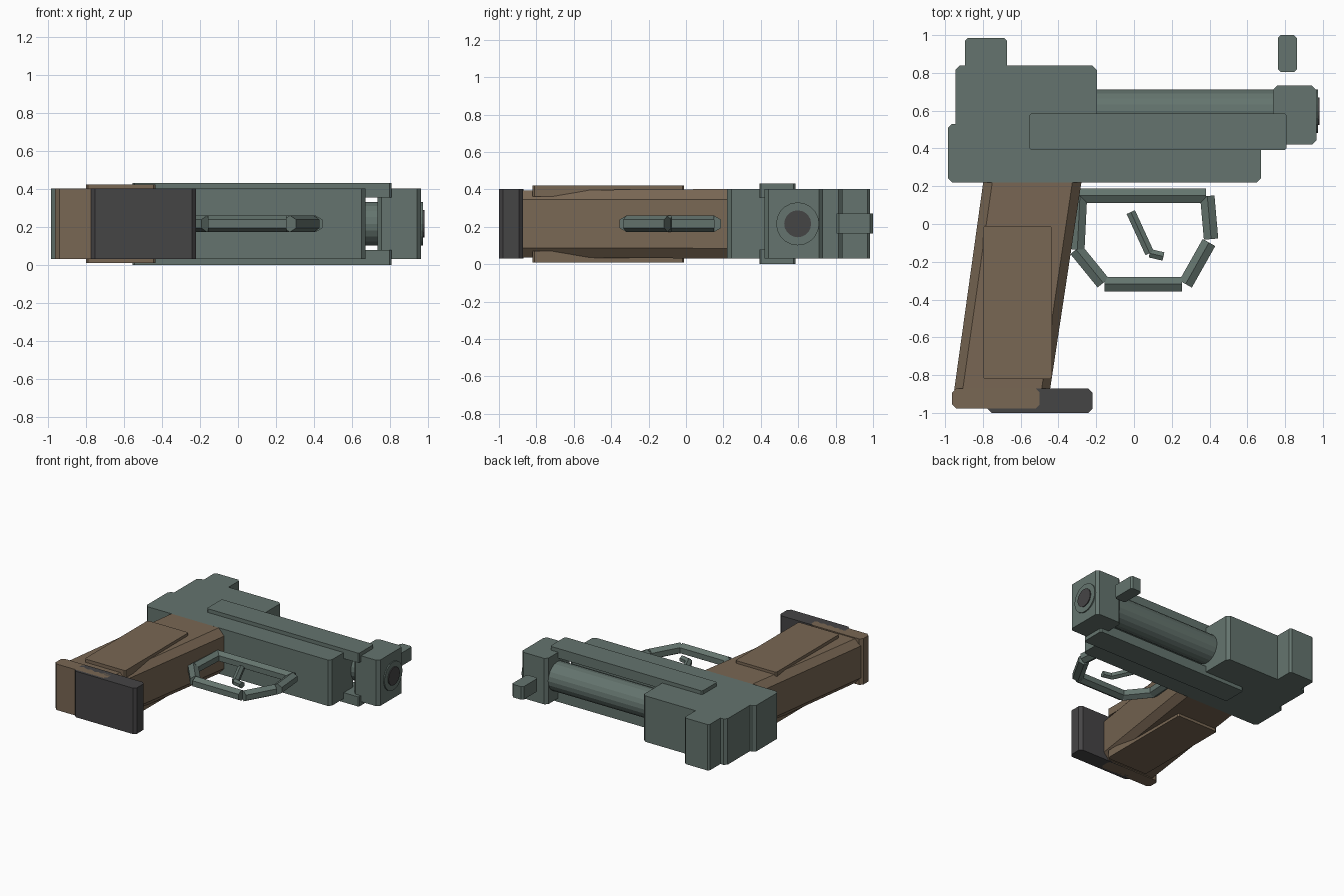
import bpy, bmesh, math
from mathutils import Vector, Matrix

if "Cube" in bpy.data.objects:
    bpy.data.objects.remove(bpy.data.objects["Cube"])

CZ = 0.216  # middle of the thickness


def material(name, rgb):
    m = bpy.data.materials.new(name)
    m.diffuse_color = (*rgb, 1)
    m.use_nodes = True
    m.node_tree.nodes["Principled BSDF"].inputs["Base Color"].default_value = m.diffuse_color
    return m


GREEN = material("grey_green_metal", (0.128, 0.175, 0.156))
BROWN = material("brown_grip", (0.190, 0.135, 0.087))
DARK = material("dark_metal", (0.060, 0.058, 0.060))


def finish(bm, name, mat):
    bmesh.ops.recalc_face_normals(bm, faces=bm.faces)
    me = bpy.data.meshes.new(name)
    bm.to_mesh(me)
    bm.free()
    me.materials.append(mat)
    ob = bpy.data.objects.new(name, me)
    bpy.context.collection.objects.link(ob)
    return ob


def loft(name, mat, rings):
    """Skin equal-length rings of points and cap both ends."""
    bm = bmesh.new()
    vs = [[bm.verts.new(p) for p in r] for r in rings]
    n = len(vs[0])
    for a, b in zip(vs, vs[1:]):
        for i in range(n):
            bm.faces.new((a[i], a[(i + 1) % n], b[(i + 1) % n], b[i]))
    bm.faces.new(vs[0])
    bm.faces.new(vs[-1])
    return finish(bm, name, mat)


def chamfered(a0, a1, b0, b1, ca, cb):
    return [(a0 + ca, b0), (a1 - ca, b0), (a1, b0 + cb), (a1, b1 - cb),
            (a1 - ca, b1), (a0 + ca, b1), (a0, b1 - cb), (a0, b0 + cb)]


def slab(name, mat, x0, x1, y0, y1, z0=0.03, z1=0.402, c=0.022):
    """Box with chamfered corners in plan."""
    prof = chamfered(x0, x1, y0, y1, c, c)
    return loft(name, mat, [[(x, y, z) for x, y in prof] for z in (z0, z1)])


def rod(name, mat, p, q, r, sides):
    """Prism between two points, with one corner pointing up z."""
    p, q = Vector(p), Vector(q)
    d = (q - p).normalized()
    up = Vector((0, 0, 1))
    side = d.cross(up)
    ring = [up * r * math.cos(2 * math.pi * i / sides)
            + side * r * math.sin(2 * math.pi * i / sides) for i in range(sides)]
    return loft(name, mat, [[e + v for v in ring] for e in (p, q)])


# Receiver blocks
slab("lower_receiver", GREEN, -0.985, 0.672, 0.22, 0.53)
slab("upper_receiver", GREEN, -0.945, -0.197, 0.40, 0.838)
slab("rear_sight", GREEN, -0.895, -0.672, 0.75, 0.985, c=0.015)
slab("muzzle_block", GREEN, 0.735, 0.965, 0.42, 0.732)
slab("front_sight", GREEN, 0.762, 0.862, 0.804, 1.0, 0.165, 0.27, 0.015)

# Side rails, one on each face
slab("bottom_rail", GREEN, -0.555, 0.808, 0.392, 0.585, 0.0, 0.078, 0.01)
slab("top_rail", GREEN, -0.555, 0.808, 0.392, 0.585, 0.354, 0.432, 0.01)

# Barrel and bore
rod("barrel", GREEN, (-0.25, 0.597, CZ), (0.974, 0.597, CZ), 0.115, 20)
rod("bore", DARK, (0.90, 0.597, CZ), (0.981, 0.597, CZ), 0.072, 20)

# Slanted grip with chamfered long edges
top = chamfered(-0.797, -0.277, 0.03, 0.402, 0.048, 0.055)
low = chamfered(-0.952, -0.445, 0.037, 0.395, 0.045, 0.05)
loft("grip", BROWN, [[(x, 0.23, z) for x, z in top],
                     [(x, -0.88, z) for x, z in low]])
slab("grip_heel", BROWN, -0.963, -0.50, -0.978, -0.87)
slab("bottom_grip_panel", BROWN, -0.80, -0.435, -0.82, -0.01, 0.01, 0.07, 0.01)
slab("top_grip_panel", BROWN, -0.80, -0.435, -0.82, -0.01, 0.362, 0.422, 0.01)
slab("magazine_base", DARK, -0.775, -0.22, -1.0, -0.872)

# Trigger guard from hexagonal bars
guard = [(-0.29, 0.15, 0.382, 0.15), (0.388, 0.148, 0.408, -0.08),
         (0.397, -0.098, 0.273, -0.318), (0.255, -0.318, -0.157, -0.318),
         (-0.163, -0.312, -0.307, -0.135), (-0.30, -0.135, -0.286, 0.15)]
for i, (x0, y0, x1, y1) in enumerate(guard):
    rod(f"guard_bar_{i + 1}", GREEN, (x0, y0, CZ), (x1, y1, CZ), 0.044, 6)

# Trigger
rod("trigger", GREEN, (-0.017, 0.063, CZ), (0.083, -0.155, CZ), 0.028, 6)
rod("trigger_tip", GREEN, (0.083, -0.155, CZ), (0.156, -0.172, CZ), 0.026, 6)
